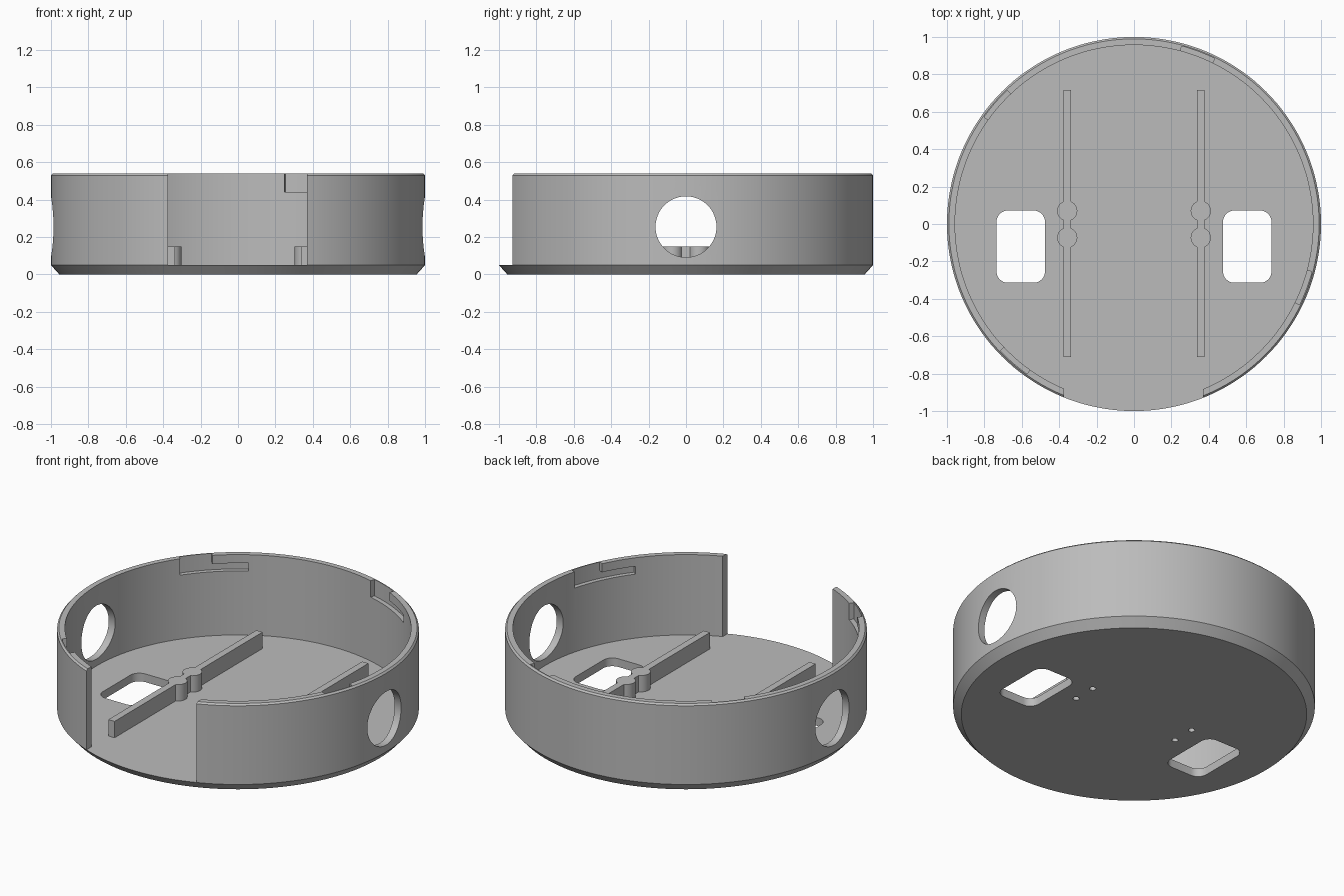
import bpy, bmesh
from math import cos, sin, pi, radians
from mathutils import Matrix

cube = bpy.data.objects.get("Cube")
if cube:
    bpy.data.objects.remove(cube, do_unlink=True)

grey = bpy.data.materials.new("light_grey")
grey.use_nodes = True
COLOR = (0.5, 0.5, 0.5, 1)
grey.diffuse_color = COLOR
grey.node_tree.nodes["Principled BSDF"].inputs["Base Color"].default_value = COLOR

FLOOR, TOP, INNER = 0.05, 0.54, 0.957
SEGMENTS = 144


def add_object(name, bm):
    bmesh.ops.recalc_face_normals(bm, faces=bm.faces)
    mesh = bpy.data.meshes.new(name)
    bm.to_mesh(mesh)
    bm.free()
    mesh.materials.append(grey)
    obj = bpy.data.objects.new(name, mesh)
    bpy.context.collection.objects.link(obj)
    return obj


def prism(name, outline, z0, z1):
    """Extrude a flat outline from z0 up to z1."""
    bm = bmesh.new()
    face = bm.faces.new([bm.verts.new((x, y, z0)) for x, y in outline])
    ext = bmesh.ops.extrude_face_region(bm, geom=[face])
    verts = [v for v in ext["geom"] if isinstance(v, bmesh.types.BMVert)]
    bmesh.ops.translate(bm, verts=verts, vec=(0, 0, z1 - z0))
    return add_object(name, bm)


def arc(cx, cy, r, a0, a1, steps):
    return [(cx + r * cos(radians(a0 + (a1 - a0) * i / steps)),
             cy + r * sin(radians(a0 + (a1 - a0) * i / steps))) for i in range(steps + 1)]


def rect(x0, x1, y0, y1):
    return [(x0, y0), (x1, y0), (x1, y1), (x0, y1)]


def rounded_rect(x0, x1, y0, y1, r):
    corners = [(x1 - r, y1 - r), (x0 + r, y1 - r), (x0 + r, y0 + r), (x1 - r, y0 + r)]
    return [p for i, (x, y) in enumerate(corners)
            for p in arc(x, y, r, 90 * i, 90 * i + 90, 8)]


def circle(x, y, r, n=32):
    return arc(x, y, r, 0, 360, n)[:-1]


def lathe(name, profile):
    """Sweep a closed (radius, z) profile around the vertical axis."""
    bm = bmesh.new()
    rings = [[bm.verts.new((r * cos(2 * pi * i / SEGMENTS), r * sin(2 * pi * i / SEGMENTS), z))
              for i in range(SEGMENTS)] for r, z in profile]
    for a, b in zip(rings, rings[1:] + rings[:1]):
        for i in range(SEGMENTS):
            j = (i + 1) % SEGMENTS
            bm.faces.new((a[i], a[j], b[j], b[i]))
    return add_object(name, bm)


def boolean(obj, tool, operation="DIFFERENCE"):
    tool.hide_render = True
    mod = obj.modifiers.new("boolean", "BOOLEAN")
    mod.operation, mod.solver, mod.object = operation, "EXACT", tool
    bpy.context.view_layer.objects.active = obj
    bpy.ops.object.modifier_apply(modifier=mod.name)
    bpy.data.objects.remove(tool, do_unlink=True)


# Floor disc with a chamfered lower edge
bm = bmesh.new()
bmesh.ops.create_cone(bm, cap_ends=True, segments=SEGMENTS, radius1=0.955, radius2=1,
                      depth=FLOOR, matrix=Matrix.Translation((0, 0, FLOOR / 2)))
floor = add_object("floor", bm)

# Side wall ring with a small bevel on the outer rim
wall = lathe("side_wall", [(1, FLOOR), (1, TOP - 0.01), (0.99, TOP), (INNER, TOP), (INNER, FLOOR)])

# Front opening
boolean(wall, prism("opening_cutter", rect(-0.373, 0.37, -1.2, -0.6), 0, 1))

# Round port through both sides
bm = bmesh.new()
bmesh.ops.create_cone(bm, cap_ends=True, segments=64, radius1=0.163, radius2=0.163, depth=3,
                      matrix=Matrix.Translation((0, 0, 0.255)) @ Matrix.Rotation(pi / 2, 4, "Y"))
boolean(wall, add_object("port_cutter", bm))

# Twist-lock slots inside the wall: an open entry and a channel running clockwise
for start in (64, 133.5, 223.5, 334):
    for a0, a1, z0, z1 in ((start - 12, start + 11, 0.44, 0.488), (start, start + 11, 0.46, 0.7)):
        steps = int(a1 - a0)
        outline = arc(0, 0, 0.984, a0, a1, steps) + arc(0, 0, 0.9, a1, a0, steps)
        boolean(wall, prism("slot_cutter", outline, z0, z1))

for side, label in ((1, "left"), (-1, "right")):
    # Floor window
    xs = sorted((side * 0.476, side * 0.735))
    boolean(floor, prism("window_cutter", rounded_rect(*xs, -0.314, 0.072, 0.06), -1, 1))

    # Rib with two screw posts
    x = side * 0.357
    rib = prism(label + "_rib", rect(x - 0.021, x + 0.021, -0.71, 0.717), FLOOR, 0.15)
    for y in (-0.073, 0.07):
        boolean(rib, prism("post", circle(x, y, 0.054), FLOOR, 0.15), "UNION")
    # Blind screw holes from below
    for y in (-0.073, 0.07):
        boolean(floor, prism("hole_cutter", circle(x, y, 0.018, 20), -0.5, 0.5))
        boolean(rib, prism("hole_cutter", circle(x, y, 0.018, 20), -0.5, 0.13))

# Smooth the curved surfaces and keep the edges sharp
for obj in bpy.context.collection.objects:
    obj.select_set(obj.type == "MESH")
bpy.ops.object.shade_smooth_by_angle(angle=radians(25))
